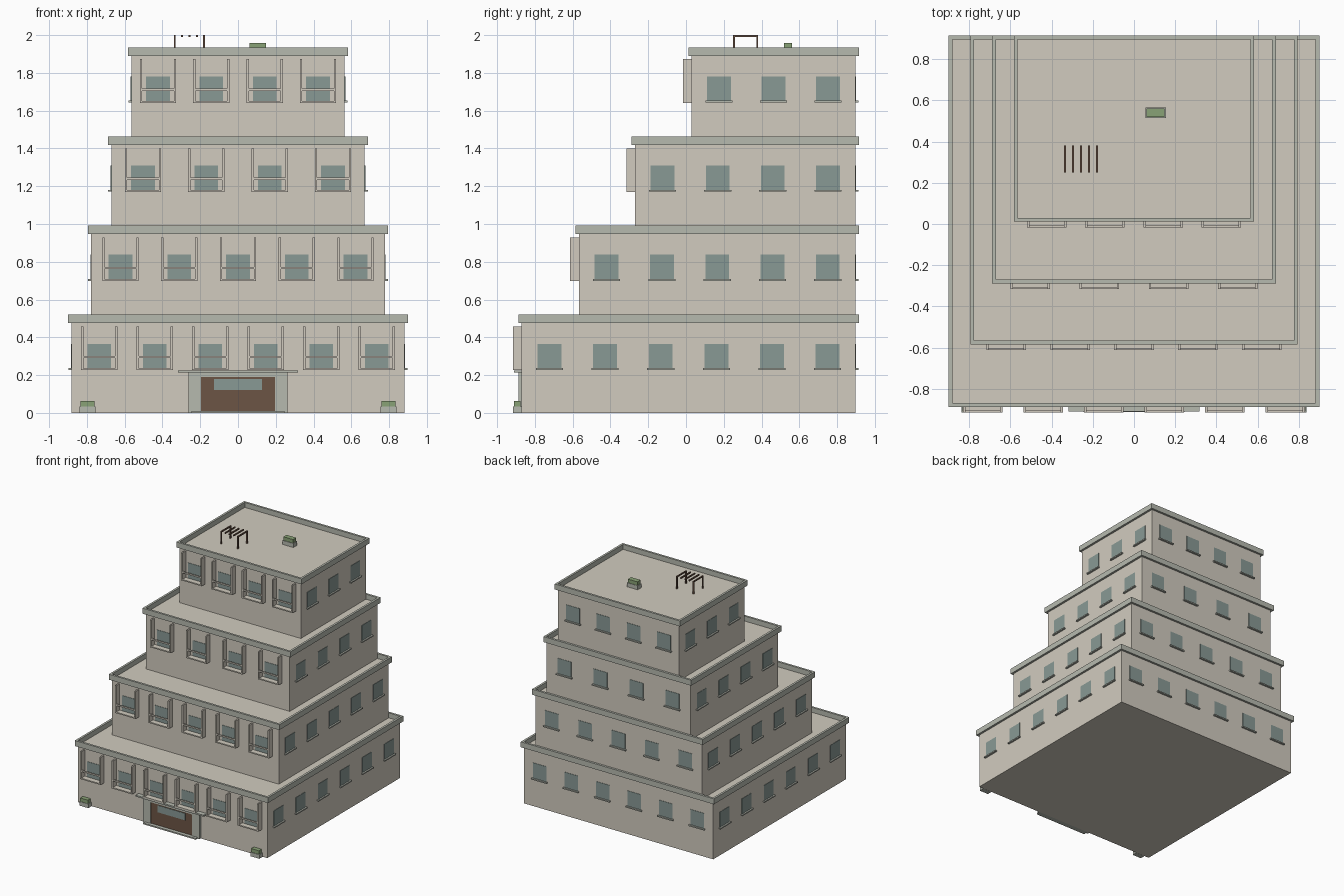
import bpy, bmesh

if "Cube" in bpy.data.objects:
    bpy.data.objects.remove(bpy.data.objects["Cube"])


def material(name, rgb):
    m = bpy.data.materials.new(name)
    m.diffuse_color = (*rgb, 1)
    m.use_nodes = True
    m.node_tree.nodes["Principled BSDF"].inputs["Base Color"].default_value = m.diffuse_color
    return m


WALL = material("plaster", (0.64, 0.60, 0.52))
TRIM = material("trim", (0.47, 0.49, 0.43))
GLASS = material("glass", (0.25, 0.32, 0.30))
WOOD = material("wood", (0.15, 0.09, 0.06))
LEAF = material("leaves", (0.25, 0.36, 0.18))


def boxes(name, mat, items):
    """One object made of boxes, each (x0, x1, y0, y1, z0, z1)."""
    bm = bmesh.new()
    for x0, x1, y0, y1, z0, z1 in items:
        for v in bmesh.ops.create_cube(bm, size=1)["verts"]:
            v.co.x = x0 if v.co.x < 0 else x1
            v.co.y = y0 if v.co.y < 0 else y1
            v.co.z = z0 if v.co.z < 0 else z1
    me = bpy.data.meshes.new(name)
    bm.to_mesh(me)
    bm.free()
    me.materials.append(mat)
    ob = bpy.data.objects.new(name, me)
    bpy.context.collection.objects.link(ob)
    return ob


def ring(name, mat, x, y0, y1, z0, z1, t):
    """Rectangular parapet: inner outline x, y0..y1, grown outwards by t."""
    bm = bmesh.new()
    loops = []
    for g, z in ((0, z0), (t, z0), (t, z1), (0, z1)):
        loops.append([bm.verts.new(p) for p in (
            (-x - g, y0 - g, z), (x + g, y0 - g, z),
            (x + g, y1 + g, z), (-x - g, y1 + g, z))])
    for a, b in zip(loops, loops[1:] + loops[:1]):
        for i in range(4):
            j = (i + 1) % 4
            bm.faces.new((a[i], a[j], b[j], b[i]))
    bmesh.ops.recalc_face_normals(bm, faces=bm.faces)
    me = bpy.data.meshes.new(name)
    bm.to_mesh(me)
    bm.free()
    me.materials.append(mat)
    bpy.context.collection.objects.link(bpy.data.objects.new(name, me))


FLOOR, BACK = 0.4715, 0.897
# half width, front y, windows across, windows along the side
TIERS = [(0.882, -0.870, 6, 6), (0.777, -0.567, 5, 5),
         (0.671, -0.270, 4, 4), (0.565, 0.030, 4, 3)]

for k, (w, f, nx, ny) in enumerate(TIERS):
    z = k * FLOOR
    n = f"floor_{k + 1}"
    boxes(n + "_walls", WALL, [(-w, w, f, BACK, z, z + 0.479)])
    ring(n + "_parapet", TRIM, w, f, BACK, z + 0.475, z + 0.521, 0.018)

    glass, sills, bays, rails = [], [], [], []
    h, e = 0.063, 0.003
    g0, g1, s0, s1 = z + 0.237, z + 0.366, z + 0.228, z + 0.238
    for i in range(nx):
        x = -w + (i + 0.5) * 2 * w / nx
        # front and back panes, back sill
        glass += [(x - h, x + h, f - e, f + 0.01, g0, g1),
                  (x - h, x + h, BACK - 0.01, BACK + e, g0, g1)]
        sills.append((x - 0.072, x + 0.072, BACK - 0.01, BACK + 0.016, s0, s1))
        # balcony: two side fins and a floor, with a rail across
        for a in (x - 0.096, x + 0.084):
            bays.append((a, a + 0.012, f - 0.046, f + 0.01, z + 0.226, z + 0.458))
        bays.append((x - 0.096, x + 0.096, f - 0.046, f + 0.01, z + 0.226, z + 0.236))
        rails.append((x - 0.086, x + 0.086, f - 0.046, f - 0.036, z + 0.290, z + 0.302))
    for i in range(ny):
        y = f + (i + 0.5) * (BACK - f) / ny
        for a, b in ((w - 0.01, w + e), (-w - e, -w + 0.01)):
            glass.append((a, b, y - h, y + h, g0, g1))
        for a, b in ((w - 0.01, w + 0.016), (-w - 0.016, -w + 0.01)):
            sills.append((a, b, y - 0.072, y + 0.072, s0, s1))
    boxes(n + "_windows", GLASS, glass)
    boxes(n + "_sills", TRIM, sills)
    boxes(n + "_balconies", WALL, bays)
    boxes(n + "_balcony_rails", WALL, rails)

# entrance
F = TIERS[0][1]
boxes("door_surround", TRIM, [(-0.262, -0.195, F - 0.018, F + 0.01, 0, 0.213),
                              (0.195, 0.262, F - 0.018, F + 0.01, 0, 0.213),
                              (-0.195, 0.195, F - 0.018, F + 0.01, 0.19, 0.213)])
boxes("door", WOOD, [(-0.195, 0.195, F - 0.012, F + 0.01, 0.01, 0.19)])
boxes("door_glass", GLASS, [(-0.128, 0.128, F - 0.016, F, 0.122, 0.18)])
boxes("door_canopy", TRIM, [(-0.317, 0.317, F - 0.04, F + 0.01, 0.213, 0.225)])
boxes("door_step", TRIM, [(-0.245, 0.245, F - 0.042, F + 0.01, 0, 0.011)])

# planters: two beside the entrance, one on the roof
ROOF = 3 * FLOOR + 0.479
for name, x, y, z, hw, hy in (("planter_left", -0.797, -0.893, 0, 0.042, 0.022),
                              ("planter_right", 0.797, -0.893, 0, 0.042, 0.022),
                              ("roof_planter", 0.105, 0.54, ROOF, 0.05, 0.025)):
    boxes(name, TRIM, [(x - hw, x + hw, y - hy, y + hy, z, z + 0.034)])
    boxes(name + "_shrub", LEAF, [(x - hw + 0.006, x + hw - 0.006,
                                   y - hy + 0.004, y + hy - 0.004, z + 0.03, z + 0.064)])

# rooftop pergola
xs = [-0.335 + 0.039 * i for i in range(5)]
boxes("pergola_slats", WOOD, [(x - 0.005, x + 0.005, 0.25, 0.382, 1.99, 2.0) for x in xs])
boxes("pergola_posts", WOOD, [(x - 0.005, x + 0.005, y - 0.005, y + 0.005, ROOF, 1.992)
                              for x in (xs[0], xs[-1]) for y in (0.255, 0.377)])
